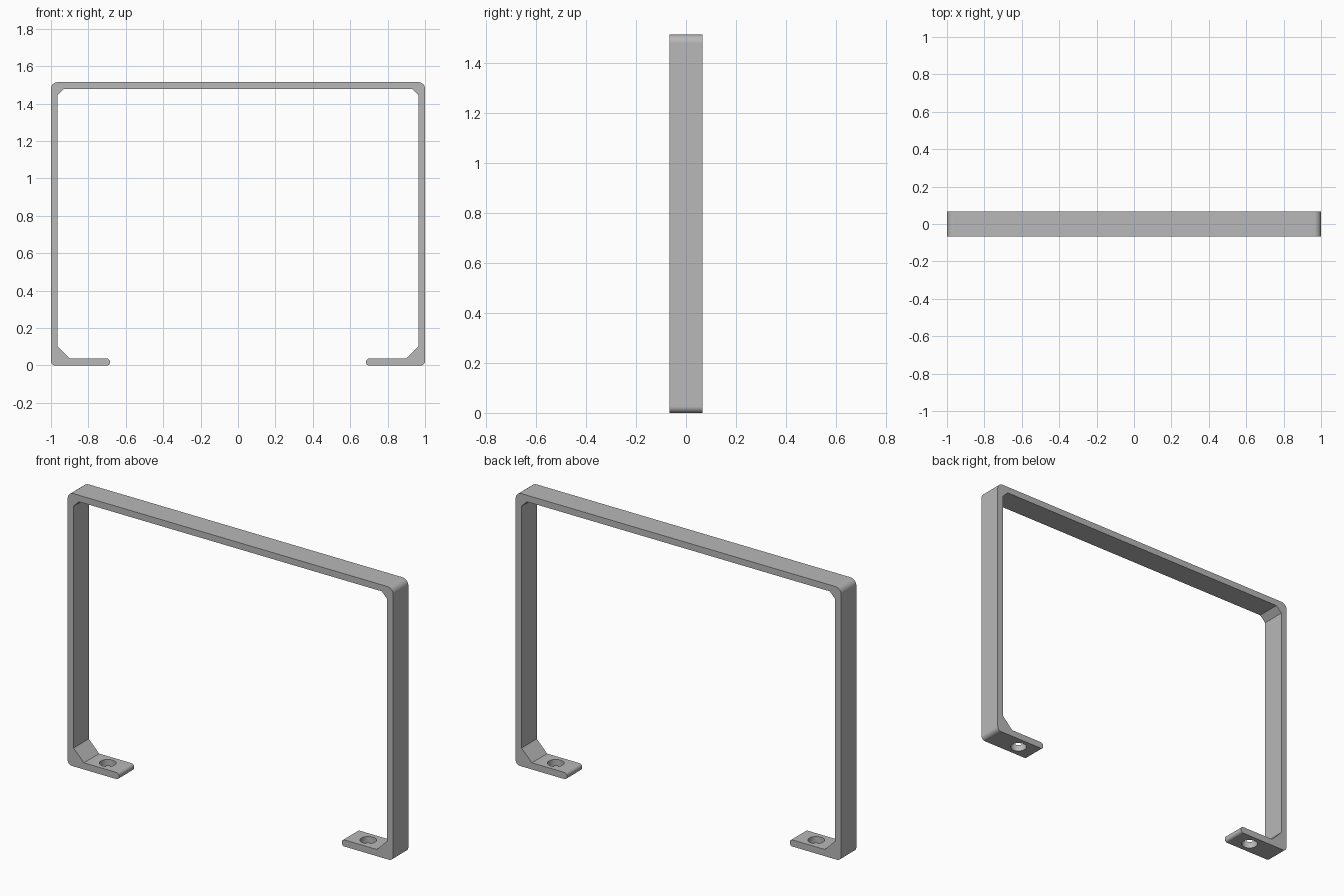
import bpy, bmesh, math
from mathutils import Vector

cube = bpy.data.objects.get("Cube")
if cube:
    bpy.data.objects.remove(cube, do_unlink=True)

HEIGHT, HALF_DEPTH = 1.515, 0.067
HOLE_X, HOLE_RADIUS = 0.80, 0.042

grey = bpy.data.materials.new("plain grey")
grey.use_nodes = True
colour = (0.48, 0.48, 0.48, 1)
grey.diffuse_color = colour
grey.node_tree.nodes["Principled BSDF"].inputs["Base Color"].default_value = colour


def fillet(before, corner, after, radius, steps=6):
    """Points of a rounded right-angle corner."""
    u = (before - corner).normalized()
    v = (after - corner).normalized()
    centre = corner + radius * (u + v)
    angles = [math.pi / 2 * i / steps for i in range(steps + 1)]
    return [centre - radius * (v * math.cos(a) + u * math.sin(a)) for a in angles]


# Left half of the strap outline: x, z, corner radius
corners = [
    (1, HEIGHT, 0.035), (1, 0, 0.025),                 # outer corners
    (0.685, 0, 0.016), (0.685, 0.037, 0.016),          # rounded foot tip
    (0.9, 0.037, 0), (0.964, 0.102, 0),                # lower gusset
    (0.964, 1.445, 0), (0.93, 1.479, 0),               # upper gusset
]
half = []
for i, (x, z, radius) in enumerate(corners):
    point = Vector((x, z))
    if radius:
        before = Vector(corners[i - 1][:2]) if i else Vector((0, HEIGHT))
        half += fillet(before, point, Vector(corners[i + 1][:2]), radius)
    else:
        half.append(point)
outline = half + [Vector((-p.x, p.y)) for p in reversed(half)]

# Extrude the outline through the depth of the strap
bm = bmesh.new()
face = bm.faces.new([bm.verts.new((p.x, -HALF_DEPTH, p.y)) for p in outline])
extruded = bmesh.ops.extrude_face_region(bm, geom=[face])["geom"]
bmesh.ops.translate(bm, vec=(0, 2 * HALF_DEPTH, 0),
                    verts=[g for g in extruded if isinstance(g, bmesh.types.BMVert)])
bmesh.ops.recalc_face_normals(bm, faces=bm.faces)
mesh = bpy.data.meshes.new("mounting_bracket")
bm.to_mesh(mesh)
bm.free()
mesh.materials.append(grey)
bracket = bpy.data.objects.new("mounting_bracket", mesh)
bpy.context.collection.objects.link(bracket)
bpy.ops.object.select_all(action="DESELECT")

# Screw hole through each foot
for side in (-1, 1):
    bpy.ops.mesh.primitive_cylinder_add(vertices=32, radius=HOLE_RADIUS, depth=0.2,
                                        location=(side * HOLE_X, 0, 0.02))
    cutter = bpy.context.object
    cutter.name = "hole_cutter"
    cutter.hide_render = True
    cutter.data.materials.append(grey)
    cut = bracket.modifiers.new("screw_hole", "BOOLEAN")
    cut.operation = "DIFFERENCE"
    cut.solver = "EXACT"
    cut.object = cutter
    bpy.context.view_layer.objects.active = bracket
    bpy.ops.object.modifier_apply(modifier=cut.name)
    bpy.data.objects.remove(cutter, do_unlink=True)

# Smooth the rounded corners, keep the flats flat
bracket.select_set(True)
bpy.context.view_layer.objects.active = bracket
bpy.ops.object.shade_smooth_by_angle(angle=math.radians(30))
weighted = bracket.modifiers.new("flat_faces", "WEIGHTED_NORMAL")
weighted.keep_sharp = True
